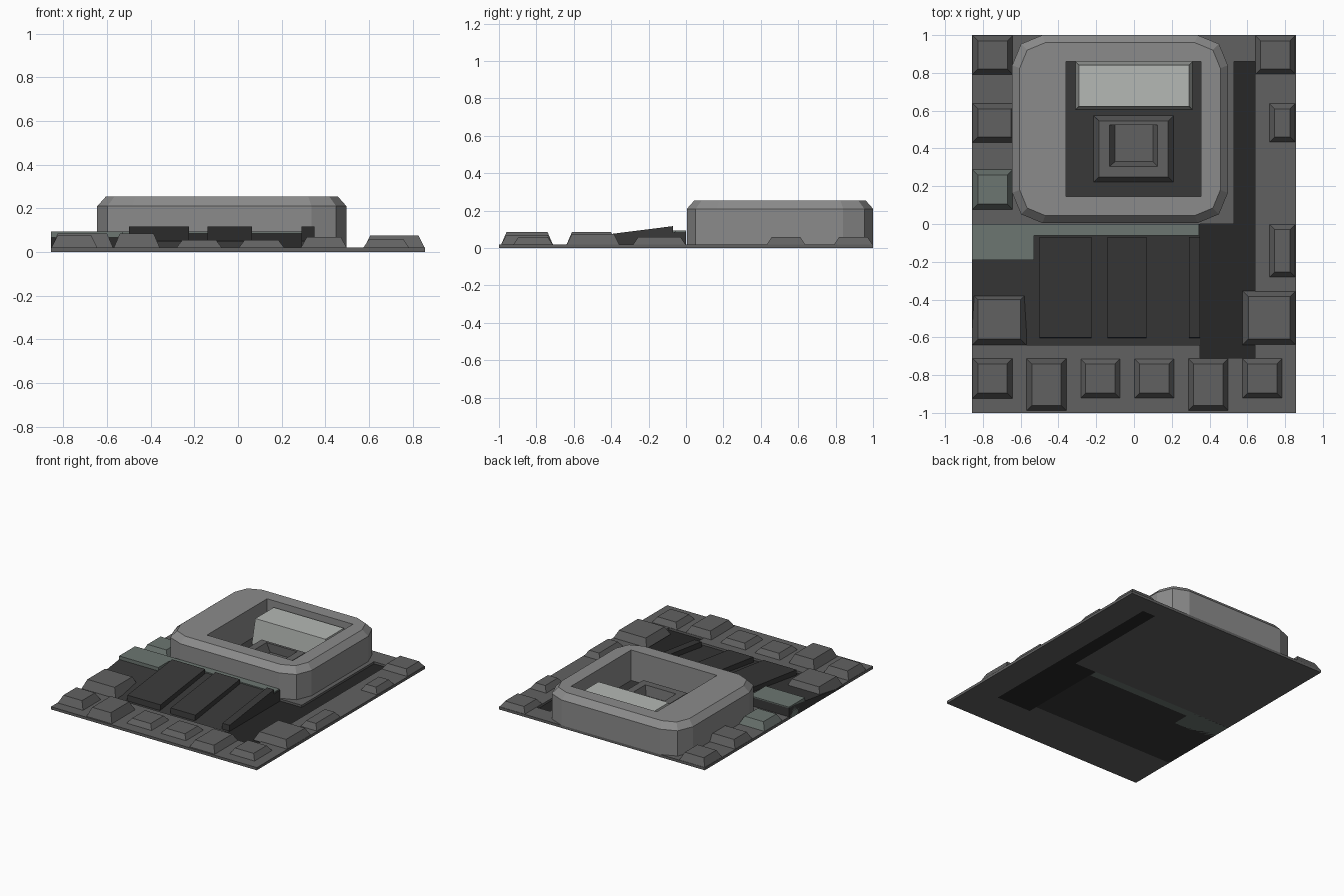
import bpy, bmesh, math

if "Cube" in bpy.data.objects:
    bpy.data.objects.remove(bpy.data.objects["Cube"])


def material(name, r, g, b):
    m = bpy.data.materials.new(name)
    m.diffuse_color = (r, g, b, 1)
    m.use_nodes = True
    m.node_tree.nodes["Principled BSDF"].inputs["Base Color"].default_value = m.diffuse_color
    return m


BLOCK = material("block_grey", 0.12, 0.12, 0.12)
DARK = material("dark_grey", 0.04, 0.04, 0.04)
BLACK = material("groove_black", 0.02, 0.02, 0.02)
SHELL = material("housing_grey", 0.26, 0.26, 0.26)
GREEN = material("green_grey", 0.15, 0.18, 0.165)
PANEL = material("panel_pale", 0.46, 0.48, 0.46)


def loft(name, loops, mat):
    """Join stacked point loops into a closed solid, merging coincident points."""
    bm = bmesh.new()
    rings = [[bm.verts.new(p) for p in loop] for loop in loops]
    n = len(rings[0])
    for a, b in zip(rings, rings[1:]):
        for i in range(n):
            j = (i + 1) % n
            bm.faces.new((a[i], a[j], b[j], b[i]))
    bm.faces.new(rings[0][::-1])
    bm.faces.new(rings[-1])
    bmesh.ops.remove_doubles(bm, verts=bm.verts, dist=1e-5)
    bmesh.ops.recalc_face_normals(bm, faces=bm.faces)
    mesh = bpy.data.meshes.new(name)
    bm.to_mesh(mesh)
    bm.free()
    mesh.materials.append(mat)
    ob = bpy.data.objects.new(name, mesh)
    bpy.context.collection.objects.link(ob)
    return ob


def rect(x0, x1, y0, y1, z, i=0.0):
    return [(x0 + i, y0 + i, z), (x1 - i, y0 + i, z), (x1 - i, y1 - i, z), (x0 + i, y1 - i, z)]


def box(name, x0, x1, y0, y1, z0, z1, mat, inset=0.0):
    return loft(name, [rect(x0, x1, y0, y1, z0), rect(x0, x1, y0, y1, z1, inset)], mat)


def round_rect(x0, x1, y0, y1, z, r):
    """Rectangle with two-segment rounded corners."""
    pts = []
    for cx, cy, start in ((x1 - r, y1 - r, 0), (x0 + r, y1 - r, 90),
                          (x0 + r, y0 + r, 180), (x1 - r, y0 + r, 270)):
        for k in range(3):
            a = math.radians(start + 45 * k)
            # zero radius collapses to a square corner
            pts.append((cx + r * math.cos(a), cy + r * math.sin(a), z))
    return pts


def prism_x(name, x0, x1, profile, mat):
    return loft(name, [[(x, y, z) for y, z in profile] for x in (x0, x1)], mat)


W = 0.857
# base plate, leaving the groove and ramp areas open
for name, x0, x1, y0, y1 in (
        ("base_rear", -W, 0.53, 0, 1), ("base_rear_corner", 0.53, W, 0.86, 1),
        ("base_right", 0.64, W, -0.71, 0.86), ("base_front_left", -W, 0.35, -1, -0.64),
        ("base_front_right", 0.35, W, -1, -0.71)):
    box(name, x0, x1, y0, y1, 0, 0.02, BLOCK)
# sunken groove
box("groove_floor_front", 0.35, 0.64, -0.71, 0, 0, 0.004, BLACK)
box("groove_floor_side", 0.53, 0.64, 0, 0.86, 0, 0.004, BLACK)

# bevelled blocks around the border: x0, x1, y0, y1, height
blocks = [(-W, -0.64, 0.79, 1, 0.075), (-W, -0.62, 0.43, 0.64, 0.075),
          (-W, -0.57, -0.64, -0.37, 0.085), (0.575, W, -0.64, -0.355, 0.075),
          (0.64, W, 0.79, 1, 0.06), (0.715, W, 0.43, 0.64, 0.06),
          (0.715, W, -0.285, 0, 0.06)]
for i, z in enumerate((0.075, 0.085, 0.055, 0.055, 0.07, 0.06)):
    x = -W + i * 0.2857
    blocks.append((x, x + 0.215, -0.99 if i in (1, 4) else -0.925, -0.71, z))
for i, (x0, x1, y0, y1, z) in enumerate(blocks):
    box(f"border_block_{i + 1}", x0, x1, y0, y1, 0.015, z, BLOCK, 0.03)
box("green_block", -W, -0.64, 0.075, 0.29, 0.015, 0.075, GREEN, 0.03)

# ramp with three raised ribs
prism_x("ramp", -W, 0.35, [(-0.64, 0), (0, 0), (0, 0.085), (-0.06, 0.085), (-0.64, 0.004)], DARK)
for i, (x0, x1) in enumerate(((-0.50, -0.225), (-0.14, 0.065), (0.29, 0.35))):
    prism_x(f"ramp_rib_{i + 1}", x0, x1,
            [(-0.605, 0.005), (-0.07, 0.02), (-0.07, 0.117), (-0.60, 0.05)], DARK)
# ledge at the head of the ramp
box("ledge_bar", -W, 0.345, -0.06, 0, 0, 0.093, GREEN)
box("ledge_corner", -W, -0.53, -0.19, -0.06, 0, 0.093, GREEN)

# rounded housing with a square well
H = (-0.645, 0.497, 0.005, 1.0)
loft("housing", [round_rect(*H, 0.01, 0.16),
                 round_rect(*H, 0.21, 0.16),
                 round_rect(H[0] + 0.04, H[1] - 0.04, H[2] + 0.04, H[3] - 0.04, 0.255, 0.135),
                 round_rect(-0.36, 0.355, 0.145, 0.86, 0.255, 0),
                 round_rect(-0.36, 0.355, 0.145, 0.86, 0.022, 0)], SHELL)
box("well_floor", -0.36, 0.355, 0.145, 0.86, 0.01, 0.026, DARK)
# pale panel in the well
box("display_panel", -0.31, 0.31, 0.605, 0.86, 0.02, 0.215, PANEL, 0.018)
# hollow square socket in the well
loft("socket", [rect(-0.215, 0.21, 0.22, 0.575, 0.02), rect(-0.185, 0.18, 0.25, 0.545, 0.115),
                rect(-0.13, 0.125, 0.305, 0.525, 0.115), rect(-0.10, 0.10, 0.33, 0.525, 0.05)], BLOCK)
